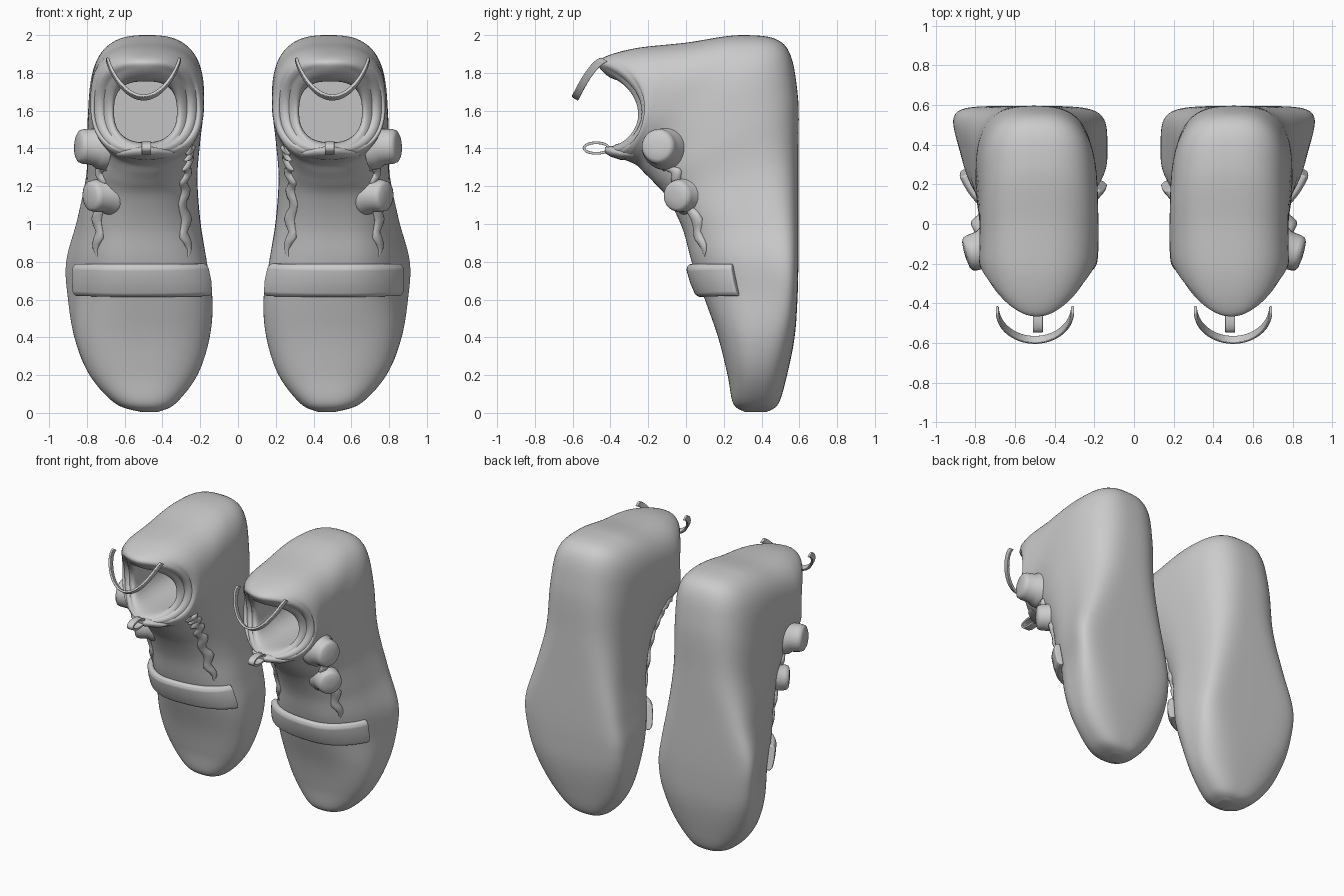
import bpy, bmesh, math
from mathutils import Vector

if "Cube" in bpy.data.objects:
    bpy.data.objects.remove(bpy.data.objects["Cube"])

# Boot slices fanned from toe to collar: front y,z | back y,z | inner x, outer x
SLICES = [
    (.31, .006, .43, .006, .42, .52),
    (.25, .05, .49, .05, .33, .65),
    (.22, .2, .535, .2, .215, .79),
    (.17, .4, .575, .4, .15, .885),
    (.1, .6, .59, .6, .135, .93),
    (.03, .8, .595, .8, .165, .94),
    (-.02, .98, .595, 1.05, .2, .87),
    (-.1, 1.14, .595, 1.35, .215, .81),
    (-.17, 1.22, .59, 1.7, .2, .8),
    (-.22, 1.27, .52, 1.95, .185, .79),
    (-.26, 1.31, .3, 2, .18, .78),
    (-.3, 1.33, 0, 1.96, .18, .78),
    (-.34, 1.345, -.27, 1.93, .19, .78),
    (-.39, 1.37, -.44, 1.88, .22, .76),
    (-.4, 1.4, -.46, 1.83, .27, .71)]
# Foot opening continues inwards at constant size
SLICES += [(y, 1.43, y - .03, 1.76, .32, .66) for y in (-.33, -.1, .25)]


def spline(rows, u):
    """Catmull-Rom value through rows at parameter u."""
    i = min(int(u), len(rows) - 2)
    f = u - i
    a, b, c, d = [rows[max(0, min(len(rows) - 1, i + k))] for k in (-1, 0, 1, 2)]
    return [.5 * (2 * q + (r - p) * f + (2 * p - 5 * q + 4 * r - s) * f * f
                  + (3 * q - p - 3 * r + s) * f ** 3) for p, q, r, s in zip(a, b, c, d)]


def power(v, e):
    return math.copysign(abs(v) ** e, v)


def clamp(v):
    return max(0, min(1, v))


def boot_point(u, a):
    """Boot surface: u runs toe to collar, a = 0 is the instep, positive is outward."""
    fy, fz, by, bz, xl, xr = spline(SLICES, u)
    ball = math.exp(-((u - 4.7) / 1.7) ** 2)      # square, flared sole at the ball
    sag = .2 * clamp((u - 10.5) / 2.5) ** 1.3 * clamp((16 - u) / 2)  # dipped collar
    c, s = math.cos(a), math.sin(a)
    n = 2.4 if c > 0 else 2.7 + 3.3 * ball
    t = .5 - .5 * power(c, 2 / n)
    w = power(s, 2 / n) * (xr - xl) / 2
    if s > 0:
        w *= 1 - .4 * ball * (1 - t)
    y = fy + (by - fy) * t + sag * max(0, 4 * t * (1 - t)) ** .7
    return Vector(((xl + xr) / 2 + w, y, fz + (bz - fz) * t))


def boot_normal(u, a):
    n = (boot_point(u + .02, a) - boot_point(u - .02, a)).cross(
        boot_point(u, a + .02) - boot_point(u, a - .02)).normalized()
    return n if n.y < 0 else -n


def loft(rings, name, bevel=0):
    """Skin closed rings, cap both ends, smooth and mirror to the other boot."""
    bm = bmesh.new()
    vs = [[bm.verts.new(p) for p in r] for r in rings]
    n = len(rings[0])
    for r, q in zip(vs, vs[1:]):
        for j in range(n):
            bm.faces.new((r[j], r[(j + 1) % n], q[(j + 1) % n], q[j]))
    bm.faces.new(vs[0])
    bm.faces.new(vs[-1][::-1])
    bmesh.ops.recalc_face_normals(bm, faces=bm.faces)
    me = bpy.data.meshes.new(name)
    bm.to_mesh(me)
    bm.free()
    ob = bpy.data.objects.new(name, me)
    bpy.context.collection.objects.link(ob)
    if bevel:
        m = ob.modifiers.new("bevel", 'BEVEL')
        m.width, m.segments, m.limit_method = bevel, 3, 'ANGLE'
    ob.modifiers.new("pair", 'MIRROR').use_mirror_merge = False
    for o in bpy.context.selected_objects:
        o.select_set(False)
    bpy.context.view_layer.objects.active = ob
    ob.select_set(True)
    bpy.ops.object.shade_smooth_by_angle(angle=math.radians(50))


def circle(centre, across, up, count):
    """Ring of points round centre spanned by two radius vectors."""
    return [Vector(centre) + across * math.cos(math.tau * k / count)
            + up * math.sin(math.tau * k / count) for k in range(count)]


def ribbon(path, width, thick, name):
    """Flat webbing swept along path(0..1)."""
    rings, w = [], Vector(width) / 2
    for i in range(41):
        p = path(i / 40)
        d = path(i / 40 + .005) - path(i / 40 - .005)
        k = d.cross(w).normalized() * thick / 2
        rings.append([p + w + k, p - w + k, p - w - k, p + w - k])
    loft(rings, name, bevel=.004)


def wrap(u0, u1, a0, a1, lift, name):
    """Padded band lying on the boot surface from angle a0 to a1."""
    rings = []
    for i in range(29):
        a = a0 + (a1 - a0) * i / 28
        rings.append([boot_point(u0 + (u1 - u0) * f, a)
                      + boot_normal(u0 + (u1 - u0) * f, a) * lift * h
                      for f, h in ((0, -.02), (0, .6), (.12, 1), (.5, 1.1),
                                   (.88, 1), (1, .6), (1, -.02))])
    loft(rings, name, bevel=.008)


def dial(pos, axis, r, name):
    """Round domed button with a flared base."""
    z = Vector(axis).normalized()
    x = z.orthogonal().normalized()
    loft([circle(Vector(pos) + z * h, x * r * k, z.cross(x) * r * k, 32)
          for k, h in ((1.3, -.1), (1.25, -.06), (1.05, -.035), (1, .02),
                       (.93, .04), (.75, .05), (.3, .055))], name)


# Boot body with sole, collar and hollow opening
steps = (len(SLICES) - 1) * 7
loft([[boot_point(i / 7, math.tau * j / 96) for j in range(96)]
      for i in range(steps + 1)], "boot_body")

# Forefoot strap and outer fastening dials
wrap(4.1, 4.95, -1.15, 1.4, .04, "forefoot_strap")
dial((.8, -.14, 1.41), (1, -.3, .05), .092, "upper_dial")
dial((.745, -.03, 1.15), (.8, -.55, -.05), .085, "lower_dial")

# Lumpy lace facings either side of the instep
for side, label in ((-1, "inner"), (1, "outer")):
    rings = []
    for i in range(31):
        u = 5.15 + 5.2 * i / 30
        a = side * (.8 + .05 * math.sin(i * 1.3))
        c = boot_point(u, a)
        across = (boot_point(u, a + .02) - c).normalized()
        r = (.014 + .009 * abs(math.sin(i * .75))) * (.2 + .8 * clamp(min(i, 30 - i) / 3))
        rings.append(circle(c, across * r * 1.6, boot_normal(u, a) * r, 10))
    loft(rings, label + "_lace_facing")


# Heel pull loop: a U hanging forward from the collar
def heel_path(f):
    s = math.sin(math.pi * f)
    return Vector((.5 - .19 * math.cos(math.pi * f), -.43 - .155 * s,
                   1.87 - .2 * power(s, 1.6)))


ribbon(heel_path, (0, .034, -.022), .016, "heel_pull_loop")

# Tongue tip and its small pull loop
loft([circle((.485, y, z), Vector((w, 0, 0)), Vector((0, 0, h)), 20) for y, z, w, h in
      ((-.28, 1.375, .17, .04), (-.35, 1.375, .13, .035),
       (-.4, 1.385, .07, .028), (-.43, 1.392, .028, .016))], "tongue_tip")
ribbon(lambda f: Vector((.485, -.475 + .065 * math.cos(math.tau * f),
                         1.402 + .028 * math.sin(math.tau * f))),
       (.05, 0, 0), .014, "tongue_pull_loop")
